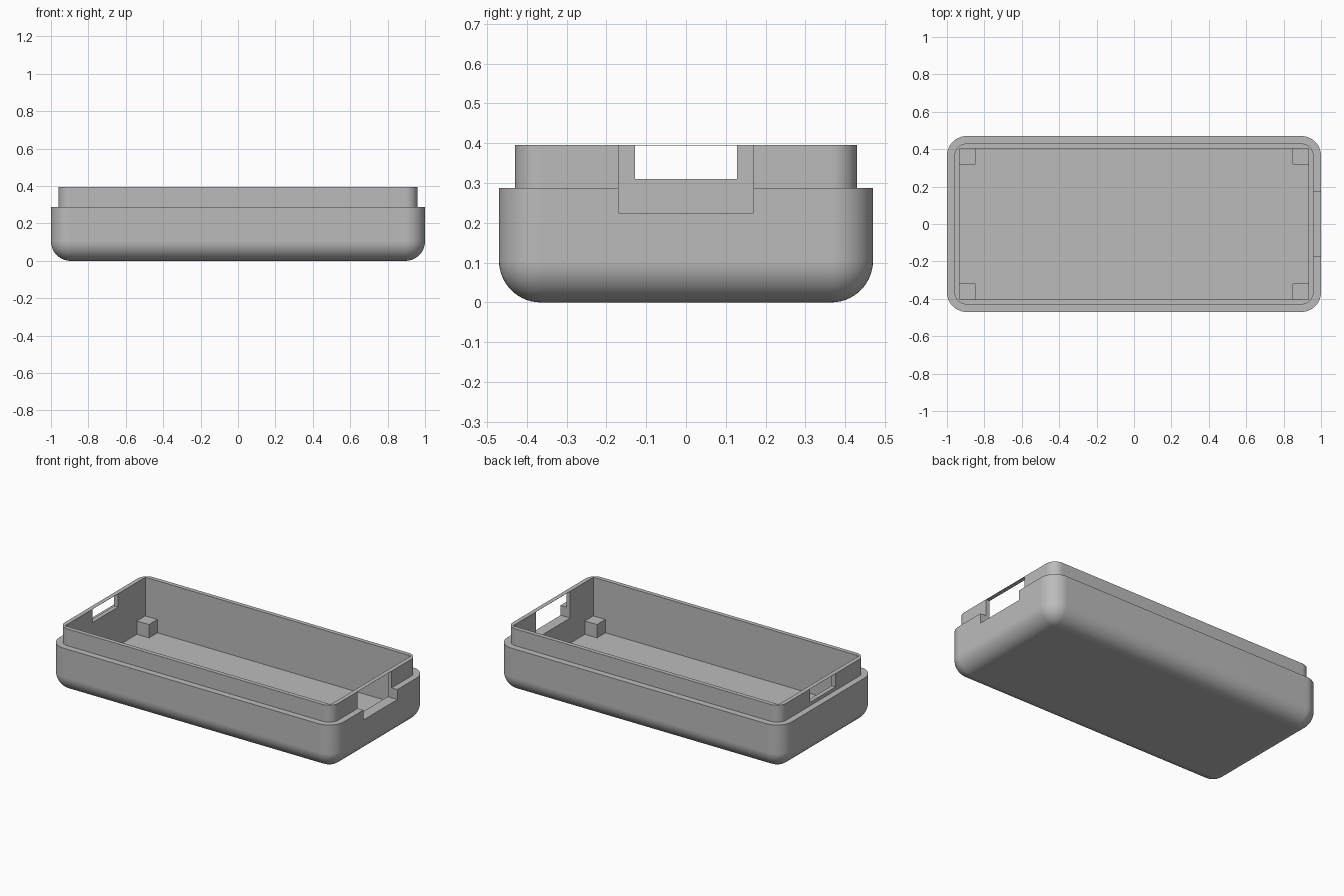
import bpy, bmesh, math
from mathutils import Vector

old = bpy.data.objects.get("Cube")
if old:
    bpy.data.objects.remove(old, do_unlink=True)

grey = bpy.data.materials.new("plain grey")
grey.use_nodes = True
colour = (0.5, 0.5, 0.5, 1)
grey.diffuse_color = colour
grey.node_tree.nodes["Principled BSDF"].inputs["Base Color"].default_value = colour

RIM, STEP = 0.395, 0.288     # top of the lip, top of the outer shell
FLOOR = 0.065
IN_X, IN_Y = 0.933, 0.403    # cavity half sizes
POST = 0.085


def box(name, low, high, radius=0, edges="all", cut_z=None):
    """Box between two corners, optionally rounded and trimmed at a height."""
    low, high = Vector(low), Vector(high)
    bm = bmesh.new()
    bmesh.ops.create_cube(bm, size=1)
    for v in bm.verts:
        v.co = Vector([l + (c + 0.5) * (h - l) for l, c, h in zip(low, v.co, high)])
    if radius:
        chosen = [e for e in bm.edges if edges == "all"
                  or abs(e.verts[0].co.z - e.verts[1].co.z) > 0.01]
        bmesh.ops.bevel(bm, geom=chosen, offset=radius, segments=14,
                        profile=0.5, affect="EDGES")
    if cut_z is not None:
        bmesh.ops.bisect_plane(bm, geom=bm.verts[:] + bm.edges[:] + bm.faces[:],
                               plane_co=(0, 0, cut_z), plane_no=(0, 0, 1),
                               clear_outer=True)
        bmesh.ops.holes_fill(bm, edges=[e for e in bm.edges if e.is_boundary])
    bmesh.ops.recalc_face_normals(bm, faces=bm.faces)
    mesh = bpy.data.meshes.new(name)
    bm.to_mesh(mesh)
    bm.free()
    mesh.materials.append(grey)
    ob = bpy.data.objects.new(name, mesh)
    bpy.context.collection.objects.link(ob)
    return ob


def combine(target, tool, operation):
    """Apply a boolean and drop the tool object."""
    mod = target.modifiers.new(operation.title(), "BOOLEAN")
    mod.operation, mod.object, mod.solver = operation, tool, "EXACT"
    bpy.context.view_layer.objects.active = target
    bpy.ops.object.modifier_apply(modifier=mod.name)
    bpy.data.objects.remove(tool, do_unlink=True)


# Outer shell with rounded bottom, and the inset lip above it
case = box("case_shell", (-1, -0.47, 0), (1, 0.47, 0.6), 0.105, cut_z=STEP)
lip = box("lip", (-0.96, -0.43, 0.15), (0.96, 0.43, RIM), 0.065, "upright")
combine(case, lip, "UNION")

# Square-cornered cavity
cavity = box("cavity", (-IN_X, -IN_Y, FLOOR), (IN_X, IN_Y, 0.6))
combine(case, cavity, "DIFFERENCE")

# End openings, each leaving a thin skin along the rim
skin = RIM - 0.001
wide = box("wide_opening", (0.9, -0.17, 0.225), (1.1, 0.17, skin))
narrow = box("narrow_opening", (-1.1, -0.128, 0.31), (-0.9, 0.128, skin))
for cutter in (wide, narrow):
    combine(case, cutter, "DIFFERENCE")

# Smooth rounded corners, crisp edges
bpy.ops.object.select_all(action="DESELECT")
case.select_set(True)
bpy.context.view_layer.objects.active = case
bpy.ops.object.shade_smooth_by_angle(angle=math.radians(30))
weighted = case.modifiers.new("Weighted normals", "WEIGHTED_NORMAL")
weighted.keep_sharp = True

# Support post in each inner corner
for sx, side in ((-1, "right"), (1, "left")):
    for sy, end in ((-1, "front"), (1, "back")):
        cx, cy = sx * (IN_X - POST / 2), sy * (IN_Y - POST / 2)
        h = POST / 2
        box(f"{end}_{side}_post", (cx - h, cy - h, FLOOR - 0.005),
            (cx + h, cy + h, FLOOR + POST))
